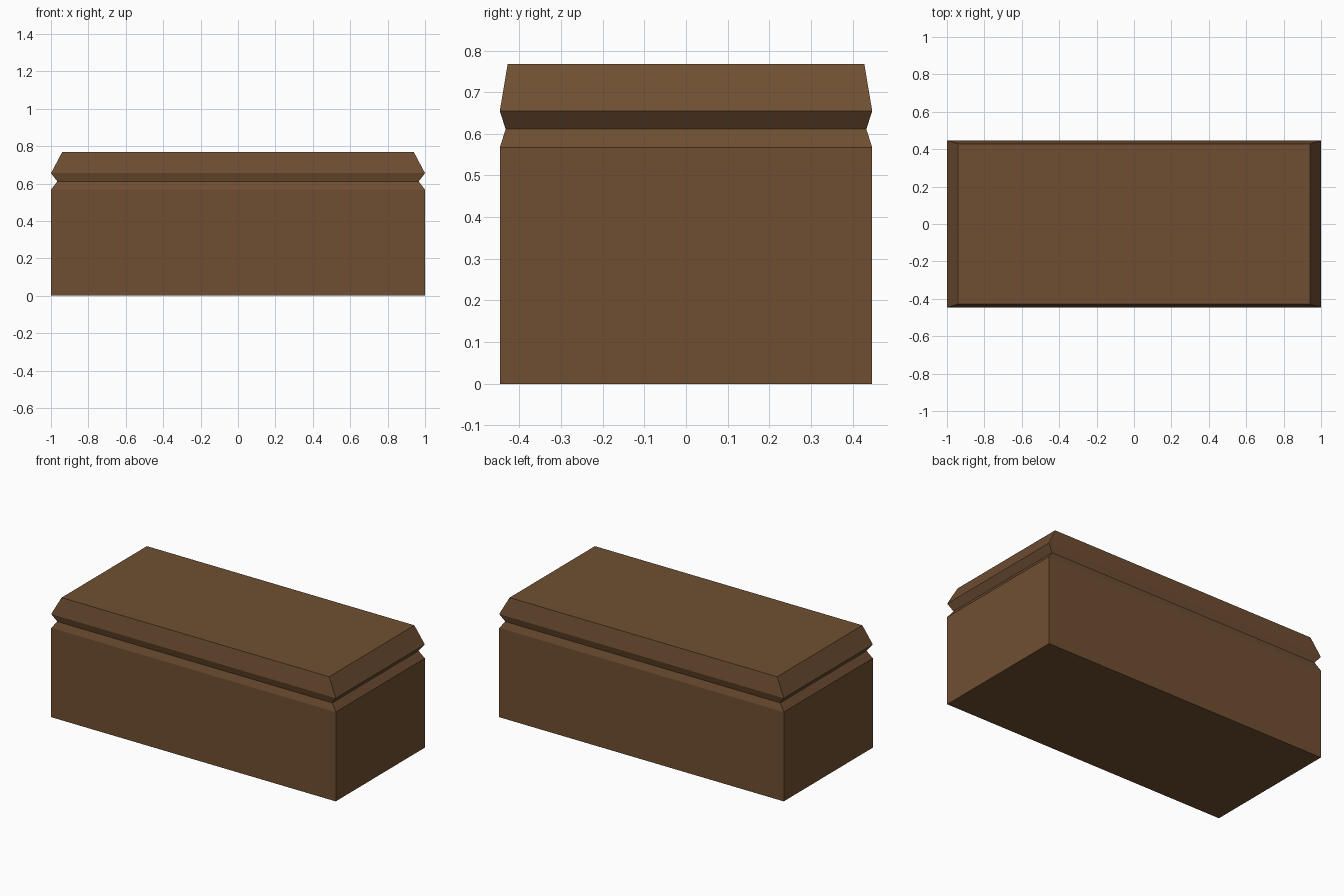
import bpy, bmesh

if "Cube" in bpy.data.objects:
    bpy.data.objects.remove(bpy.data.objects["Cube"])

wood = bpy.data.materials.new("brown_wood")
wood.diffuse_color = (0.16, 0.078, 0.032, 1)
wood.use_nodes = True
wood.node_tree.nodes["Principled BSDF"].inputs["Base Color"].default_value = wood.diffuse_color


def stacked_box(name, levels):
    """Loft rectangles given as (half_x, half_y, z), capped at both ends."""
    bm = bmesh.new()
    rings = [[bm.verts.new((sx * hx, sy * hy, z))
              for sx, sy in ((-1, -1), (1, -1), (1, 1), (-1, 1))]
             for hx, hy, z in levels]
    for low, high in zip(rings, rings[1:]):
        for i in range(4):
            j = (i + 1) % 4
            bm.faces.new((low[i], low[j], high[j], high[i]))
    bm.faces.new(rings[0][::-1])
    bm.faces.new(rings[-1])
    mesh = bpy.data.meshes.new(name)
    bm.to_mesh(mesh)
    bm.free()
    mesh.materials.append(wood)
    obj = bpy.data.objects.new(name, mesh)
    bpy.context.collection.objects.link(obj)
    return obj


# Chest: straight body, V groove under the lid, tapered lid
stacked_box("chest", [
    (1.0, 0.447, 0.0),
    (1.0, 0.447, 0.567),
    (0.966, 0.433, 0.611),
    (1.0, 0.447, 0.655),
    (0.94, 0.428, 0.768),
])
